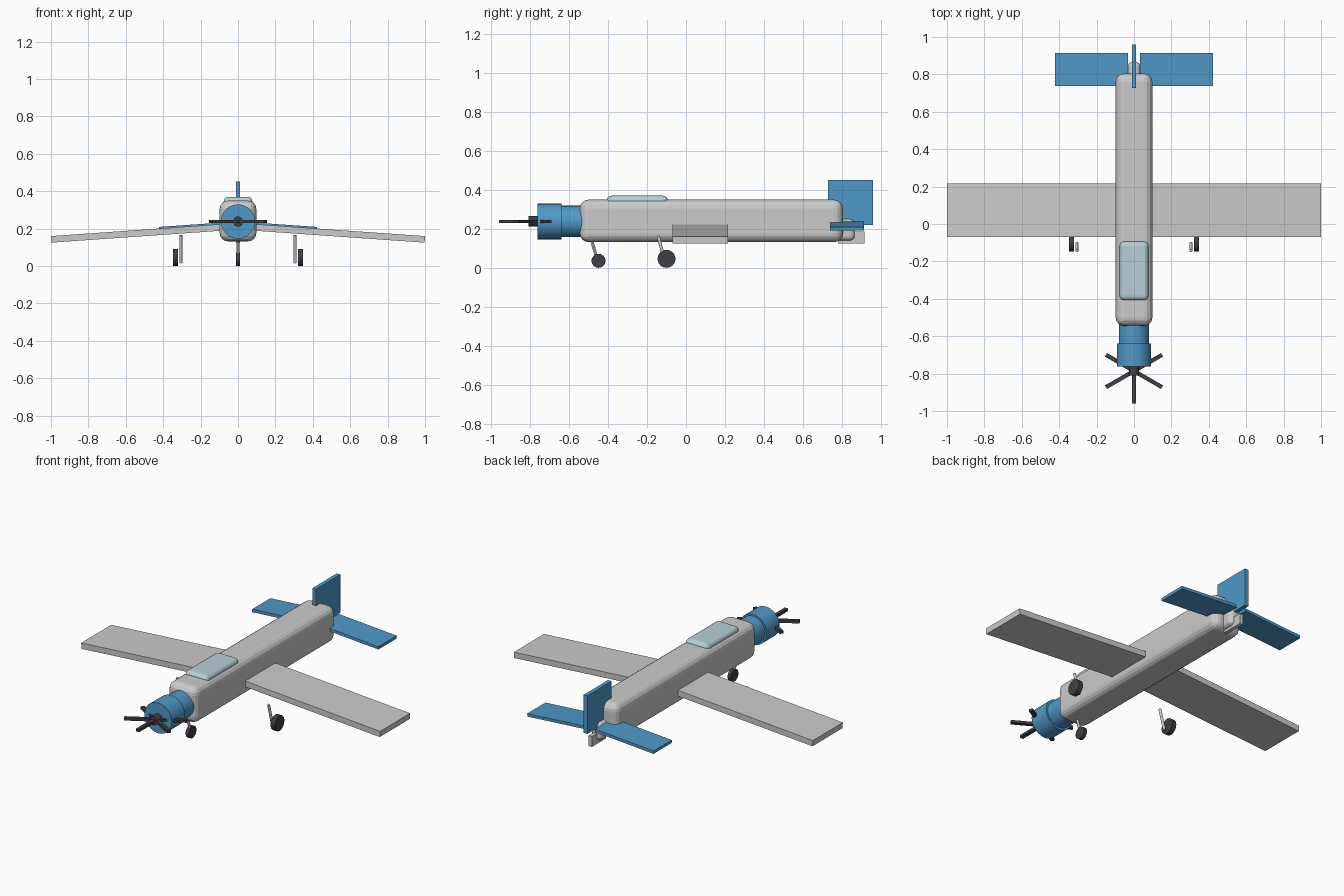
import bpy
from math import radians, cos, sin, pi
from mathutils import Vector

if "Cube" in bpy.data.objects:
    bpy.data.objects.remove(bpy.data.objects["Cube"])


def material(name, rgb):
    m = bpy.data.materials.new(name)
    m.diffuse_color = (*rgb, 1)
    m.use_nodes = True
    m.node_tree.nodes["Principled BSDF"].inputs["Base Color"].default_value = m.diffuse_color
    return m


BLUE = material("blue_paint", (0.08, 0.32, 0.58))
DARK = material("dark_rubber", (0.05, 0.05, 0.055))
GLASS = material("pale_glass", (0.48, 0.62, 0.68))


def finish(ob, name, mat):
    ob.name = name
    if mat:
        ob.data.materials.append(mat)
    return ob


def box(name, lo, hi, mat=None, bevel=0, segments=4):
    """Box between two corners, optionally with rounded edges."""
    lo, hi = Vector(lo), Vector(hi)
    bpy.ops.mesh.primitive_cube_add(size=1, location=(lo + hi) / 2)
    ob = finish(bpy.context.object, name, mat)
    ob.scale = hi - lo
    bpy.ops.object.transform_apply(location=False, rotation=False, scale=True)
    if bevel:
        mod = ob.modifiers.new("rounding", 'BEVEL')
        mod.width, mod.segments = bevel, segments
    return ob


def rod(name, a, b, radius, mat=None, sides=24):
    """Cylinder between two points."""
    a, b = Vector(a), Vector(b)
    d = b - a
    bpy.ops.mesh.primitive_cylinder_add(
        vertices=sides, radius=radius, depth=d.length, location=(a + b) / 2,
        rotation=d.to_track_quat('Z', 'Y').to_euler())
    ob = finish(bpy.context.object, name, mat)
    bpy.ops.object.shade_smooth_by_angle(angle=radians(30))
    return ob


def drooped_panel(name, side, size, centre, mat=None):
    """Flat wing panel sloping down towards its tip."""
    bpy.ops.mesh.primitive_cube_add(
        size=1, location=(side * centre[0], centre[1], centre[2]),
        rotation=(0, side * radians(4), 0))
    ob = finish(bpy.context.object, name, mat)
    ob.scale = size
    return ob


# Body, canopy and tail block
box("fuselage", (-0.098, -0.545, 0.132), (0.098, 0.805, 0.35), bevel=0.045)
box("canopy", (-0.077, -0.408, 0.30), (0.077, -0.093, 0.37), GLASS, 0.025)
box("tail_block", (-0.034, 0.74, 0.14), (0.034, 0.866, 0.25), bevel=0.025)

# Engine cowling in two steps
AXIS = 0.238
rod("cowling_rear", (0, -0.65, AXIS), (0, -0.52, AXIS), 0.081, BLUE)
rod("cowling_front", (0, -0.763, AXIS), (0, -0.64, AXIS), 0.092, BLUE)

# Propeller: hub and six blades lying flat around it
HUB_Y = -0.786
rod("propeller_hub", (0, -0.809, AXIS), (0, -0.755, AXIS), 0.027, DARK)
for i in range(6):
    a = radians(30 + 60 * i)
    blade = box(f"propeller_blade_{i + 1}", (-0.0865, -0.011, -0.008),
                (0.0865, 0.011, 0.008), DARK)
    blade.location = (0.0865 * cos(a), HUB_Y + 0.0865 * sin(a), AXIS)
    blade.rotation_euler.z = a

# Vertical fin and small plate underneath
box("tail_fin", (-0.012, 0.728, 0.22), (0.012, 0.96, 0.451), BLUE)
box("ventral_fin", (-0.011, 0.78, 0.124), (0.011, 0.915, 0.187))

for side, label in ((-1, "left"), (1, "right")):
    # Wing and tailplane
    drooped_panel(f"{label}_wing", side, (0.95, 0.287, 0.035), (0.525, 0.073, 0.176))
    drooped_panel(f"{label}_tailplane", side, (0.392, 0.174, 0.018),
                  (0.227, 0.826, 0.214), BLUE)
    # Main landing gear
    rod(f"{label}_main_strut", (side * 0.305, -0.143, 0.164),
        (side * 0.305, -0.104, 0.017), 0.008, sides=12)
    rod(f"{label}_main_wheel", (side * 0.32, -0.1, 0.046),
        (side * 0.348, -0.1, 0.046), 0.046, DARK)

# Nose landing gear
rod("nose_strut", (0, -0.487, 0.15), (0, -0.455, 0.04), 0.008, sides=12)
rod("nose_wheel", (-0.011, -0.449, 0.036), (0.011, -0.449, 0.036), 0.036, DARK)
